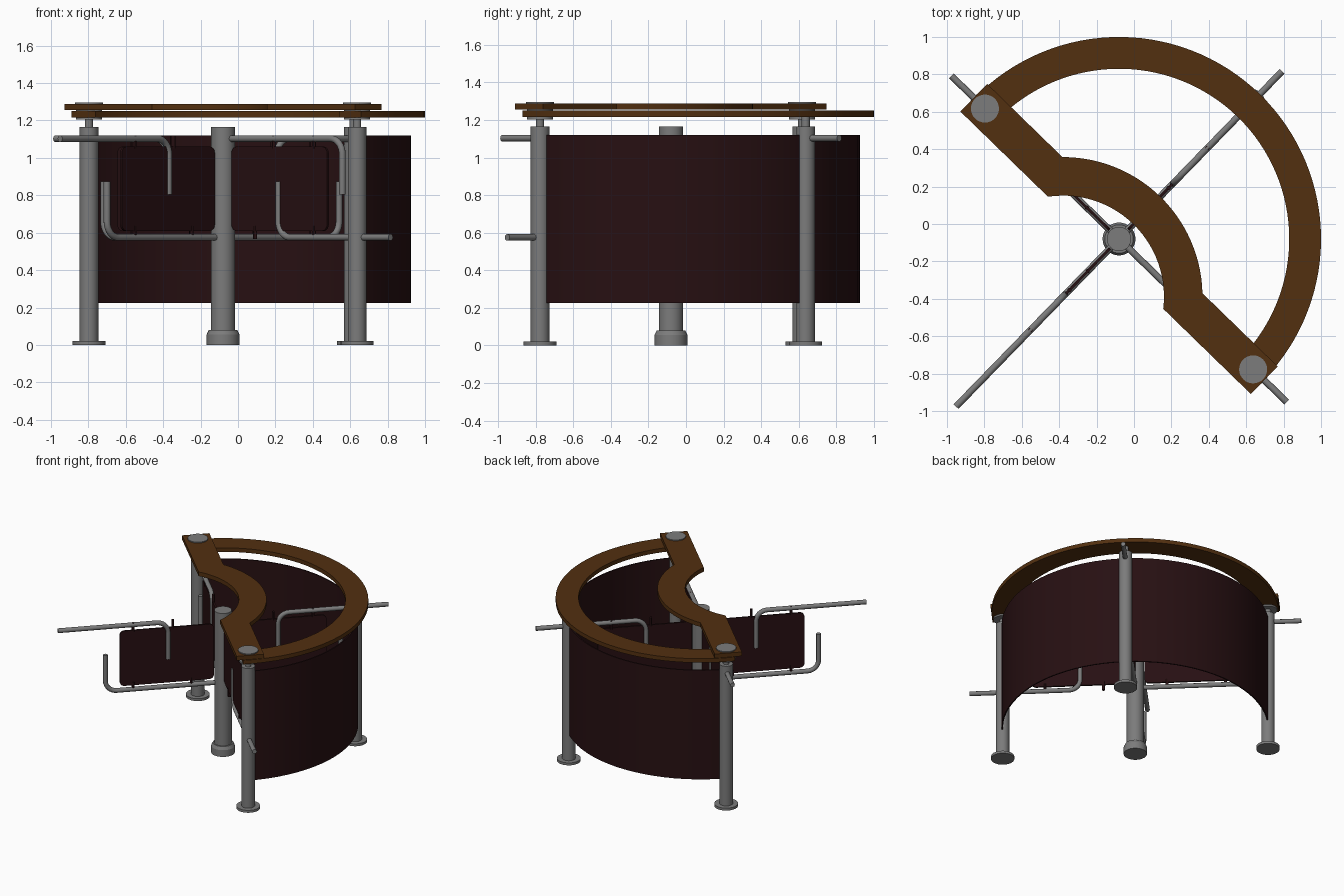
import bpy, bmesh
from math import radians, cos, sin, asin, pi
from mathutils import Matrix

if "Cube" in bpy.data.objects:
    bpy.data.objects.remove(bpy.data.objects["Cube"], do_unlink=True)


def material(name, rgb, rough=0.6):
    m = bpy.data.materials.new(name)
    m.use_nodes = True
    m.diffuse_color = (*rgb, 1)
    bsdf = m.node_tree.nodes["Principled BSDF"]
    bsdf.inputs["Base Color"].default_value = (*rgb, 1)
    bsdf.inputs["Roughness"].default_value = rough
    return m


STEEL = material("grey_steel", (0.2, 0.2, 0.2))
WOOD = material("brown_wood", (0.085, 0.029, 0.005))
MAROON = material("dark_maroon", (0.02, 0.005, 0.006))

# Whole layout is turned about the central post
LAYOUT = Matrix.Translation((-0.08, -0.08, 0)) @ Matrix.Rotation(radians(-44.2), 4, "Z")


def finish(obj, mat, matrix, angle=30):
    obj.data.materials.append(mat)
    obj.matrix_world = matrix
    bpy.ops.object.select_all(action="DESELECT")
    obj.select_set(True)
    bpy.context.view_layer.objects.active = obj
    if obj.type == "CURVE":
        bpy.ops.object.convert(target="MESH")
    bpy.ops.object.shade_smooth_by_angle(angle=radians(angle))


def mesh_object(name, bm, mat, matrix=LAYOUT):
    bmesh.ops.recalc_face_normals(bm, faces=bm.faces)
    mesh = bpy.data.meshes.new(name)
    bm.to_mesh(mesh)
    bm.free()
    obj = bpy.data.objects.new(name, mesh)
    bpy.context.collection.objects.link(obj)
    finish(obj, mat, matrix)


def prism(name, outline, low, high, mat, matrix=LAYOUT):
    bm = bmesh.new()
    face = bm.faces.new([bm.verts.new((x, y, low)) for x, y in outline])
    out = bmesh.ops.extrude_face_region(bm, geom=[face])
    tops = [g for g in out["geom"] if isinstance(g, bmesh.types.BMVert)]
    bmesh.ops.translate(bm, verts=tops, vec=(0, 0, high - low))
    mesh_object(name, bm, mat, matrix)


def arc(cx, cy, r, a0, a1, n):
    steps = [a0 + (a1 - a0) * i / n for i in range(n + 1)]
    return [(cx + r * cos(a), cy + r * sin(a)) for a in steps]


def turned(name, x, y, sections, mat, sides=32):
    """Stack of cones: each section is (low, high, low radius, high radius)."""
    bm = bmesh.new()
    for low, high, r0, r1 in sections:
        bmesh.ops.create_cone(
            bm, cap_ends=True, segments=sides, radius1=r0, radius2=r1, depth=high - low,
            matrix=Matrix.Translation((x, y, (low + high) / 2)))
    mesh_object(name, bm, mat)


def band(r_out, r_in, over, n):
    """Half ring on the far side, overrunning each end by an angle."""
    return arc(0, 0, r_out, -over, pi + over, n) + arc(0, 0, r_in, pi + over, -over, n)


# Curved screen and the ring shelf over it
prism("curved_screen", band(1.005, 0.995, 0, 40), 0.225, 1.12, MAROON)
prism("ring_shelf", band(1.08, 0.91, radians(2.8), 64), 1.217, 1.25, WOOD)

# Counter: straight ends joined by a bowed middle
HALF_W, HALF_L, BOW_Y, R_OUT, R_IN = 0.103, 1.083, -0.43, 0.746, 0.54
a_out = asin((HALF_W - BOW_Y) / R_OUT)
a_in = asin((-HALF_W - BOW_Y) / R_IN)
counter = [(HALF_L, -HALF_W), (HALF_L, HALF_W)]
counter += arc(0, BOW_Y, R_OUT, a_out, pi - a_out, 28)
counter += [(-HALF_L, HALF_W), (-HALF_L, -HALF_W)]
counter += arc(0, BOW_Y, R_IN, pi - a_in, a_in, 28)
prism("counter_top", counter, 1.255, 1.289, WOOD)

# Posts
turned("centre_post", 0, 0, [
    (0, 0.055, 0.088, 0.088), (0.055, 0.08, 0.088, 0.076), (0.08, 1.165, 0.065, 0.065)], STEEL)
for name, x, y in (("left_post", 1, 0), ("right_post", -1, 0), ("back_post", 0, 1)):
    parts = [(0, 0.02, 0.088, 0.088), (0.02, 1.165, 0.05, 0.05), (1.165, 1.217, 0.022, 0.022)]
    if y == 0:
        parts += [(1.204, 1.217, 0.07, 0.07), (1.25, 1.256, 0.07, 0.07),
                  (1.285, 1.297, 0.075, 0.075)]
    turned(name, x, y, parts, STEEL)


def bar(name, start, corner, tip, matrix, bend=0.085):
    """Round bar running along the arm, then bending up or down to its tip."""
    x, z = corner
    sx = 1 if start > x else -1
    sz = 1 if tip > z else -1
    points = [(start, z)]
    for i in range(9):
        a = i / 8 * pi / 2
        points.append((x + sx * bend * (1 - sin(a)), z + sz * bend * (1 - cos(a))))
    points.append((x, tip))
    curve = bpy.data.curves.new(name, "CURVE")
    curve.dimensions = "3D"
    curve.bevel_depth = 0.018
    curve.bevel_resolution = 3
    curve.use_fill_caps = True
    spline = curve.splines.new("POLY")
    spline.points.add(len(points) - 1)
    for p, (px, pz) in zip(spline.points, points):
        p.co = (px, 0, pz, 1)
    obj = bpy.data.objects.new(name, curve)
    bpy.context.collection.objects.link(obj)
    finish(obj, STEEL, matrix, 40)


# Rounded sign panel outline, along the arm and up
LOW, HIGH, NEAR, FAR, ROUND = 0.61, 1.06, 0.07, 0.782, 0.035
corners = [(FAR - ROUND, LOW + ROUND), (FAR - ROUND, HIGH - ROUND),
           (NEAR + ROUND, HIGH - ROUND), (NEAR + ROUND, LOW + ROUND)]
panel = []
for i, (cx, cz) in enumerate(corners):
    panel += arc(cx, cz, ROUND, (i - 1) * pi / 2, i * pi / 2, 5)

# Four arms: two hooked bars, a panel and its pins; the first arm is upside down
TOP, BOTTOM = 1.103, 0.575
for k, side in enumerate(("left", "back", "right", "front")):
    turn = LAYOUT @ Matrix.Rotation(k * pi / 2, 4, "Z")
    outer, inner = (BOTTOM, TOP) if k == 0 else (TOP, BOTTOM)
    drop = 0.3 if outer > inner else -0.3
    bar(side + "_outer_bar", 1.25, (0.416, outer), outer - drop, turn)
    bar(side + "_inner_bar", 0.04, (0.89, inner), inner + drop, turn)
    upright = turn @ Matrix.Rotation(pi / 2, 4, "X")
    prism(side + "_panel", panel, -0.007, 0.007, MAROON, upright)
    bm = bmesh.new()
    for d, z in ((0.38, 1.085), (0.68, 1.085), (0.24, 0.6), (0.68, 0.6)):
        bmesh.ops.create_cone(bm, cap_ends=True, segments=12, radius1=0.011, radius2=0.011,
                              depth=0.07, matrix=Matrix.Translation((d, 0, z)))
    mesh_object(side + "_panel_pins", bm, MAROON, turn)
